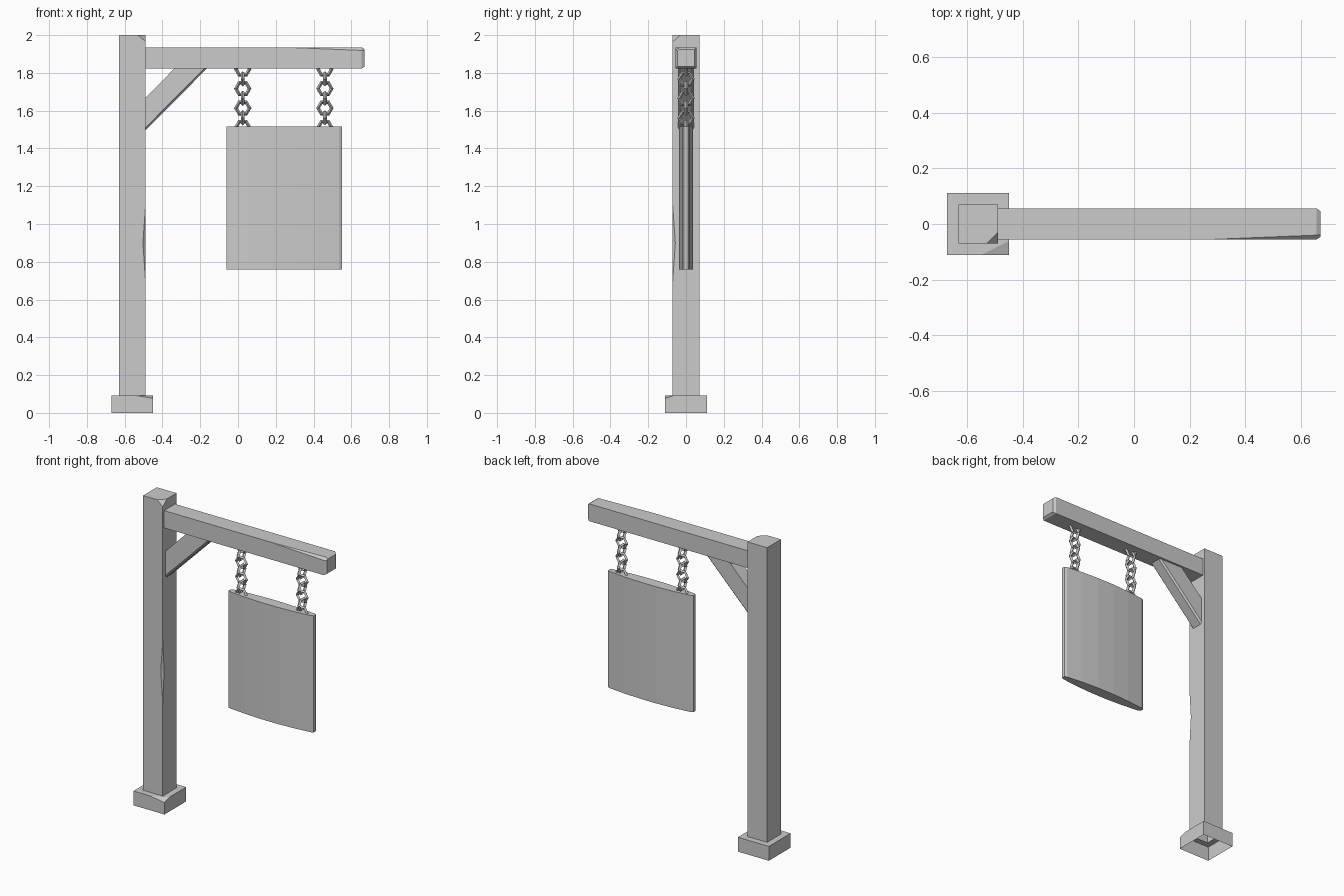
import bpy, bmesh, math
from mathutils import Vector

if "Cube" in bpy.data.objects:
    bpy.data.objects.remove(bpy.data.objects["Cube"])


def loft(name, rings, cap_start=True, cap_end=True):
    """Skin a list of equally sized rings of 3D points."""
    bm = bmesh.new()
    loops = [[bm.verts.new(p) for p in ring] for ring in rings]
    n = len(loops[0])
    for a, b in zip(loops, loops[1:]):
        for i in range(n):
            j = (i + 1) % n
            bm.faces.new((a[i], a[j], b[j], b[i]))
    if cap_start:
        bm.faces.new(loops[0][::-1])
    if cap_end:
        bm.faces.new(loops[-1])
    bmesh.ops.remove_doubles(bm, verts=bm.verts, dist=0.0005)
    bmesh.ops.recalc_face_normals(bm, faces=bm.faces)
    mesh = bpy.data.meshes.new(name)
    bm.to_mesh(mesh)
    bm.free()
    obj = bpy.data.objects.new(name, mesh)
    bpy.context.collection.objects.link(obj)
    return obj


def chipped_square(half, z, cx=0, cy=0, x0=-0.56):
    """Square section whose front right corner is chipped off."""
    return [Vector((x0 + x, y, z)) for x, y in (
        (-half, -half), (half - cx, -half), (half, -half + cy),
        (half, half), (-half, half))]


# Post, with a worn edge at mid height and a chipped top corner
POST = 0.0705
loft("post", [chipped_square(POST, z, c, c) for z, c in (
    (0.09, 0), (0.69, 0), (0.9, 0.014), (1.1, 0), (1.965, 0), (2.0, 0.04))],
    cap_start=False)

# Base collar, hollow underneath, with a chipped top corner
loft("base_collar", [
    chipped_square(0.111, 0), chipped_square(0.111, 0.077),
    chipped_square(0.111, 0.093, 0.1, 0.05), chipped_square(POST, 0.093)],
    cap_start=False, cap_end=False)


# Beam, with wear along its front top edge and a bevelled end
def beam_ring(x, h, c):
    z = 1.879
    return [(x, -h, z - h), (x, h, z - h), (x, h, z + h),
            (x, -h + c, z + h), (x, -h, z + h - c)]


loft("beam", [beam_ring(-0.49, 0.056, 0), beam_ring(0.26, 0.056, 0),
              beam_ring(0.655, 0.056, 0.016), beam_ring(0.67, 0.046, 0.008)])

# Diagonal brace, lower edges bevelled, ends cut flush to post and beam
section = [(-0.043, 0.172), (0.043, 0.172), (0.043, 0.015),
           (0.033, 0), (-0.033, 0), (-0.043, 0.015)]
loft("brace", [
    [(-0.49, y, 1.495 + d) for y, d in section],
    [(-0.165 - d, y, 1.823) for y, d in section]])

# Hanging board with bowed, faceted front and back
half_profile = [(-0.305, 0.011), (-0.29, 0.018), (-0.175, 0.030), (-0.06, 0.036),
                (0.06, 0.036), (0.175, 0.030), (0.29, 0.018), (0.305, 0.011)]
outline = half_profile + [(x, -y) for x, y in reversed(half_profile)]
loft("sign_board", [[(0.245 + x, y, z) for x, y in outline] for z in (0.76, 1.515)])

# Two chains of hexagonal links, alternate links turned a quarter
for side, x in (("inner", 0.025), ("outer", 0.46)):
    for i in range(7):
        bpy.ops.mesh.primitive_torus_add(
            major_segments=6, minor_segments=4, major_radius=0.036,
            minor_radius=0.010, location=(x, 0, 1.82 - i * 0.0515),
            rotation=(math.pi / 2, 0, (i % 2) * math.pi / 2))
        bpy.context.object.name = f"{side}_chain_link_{i + 1}"
